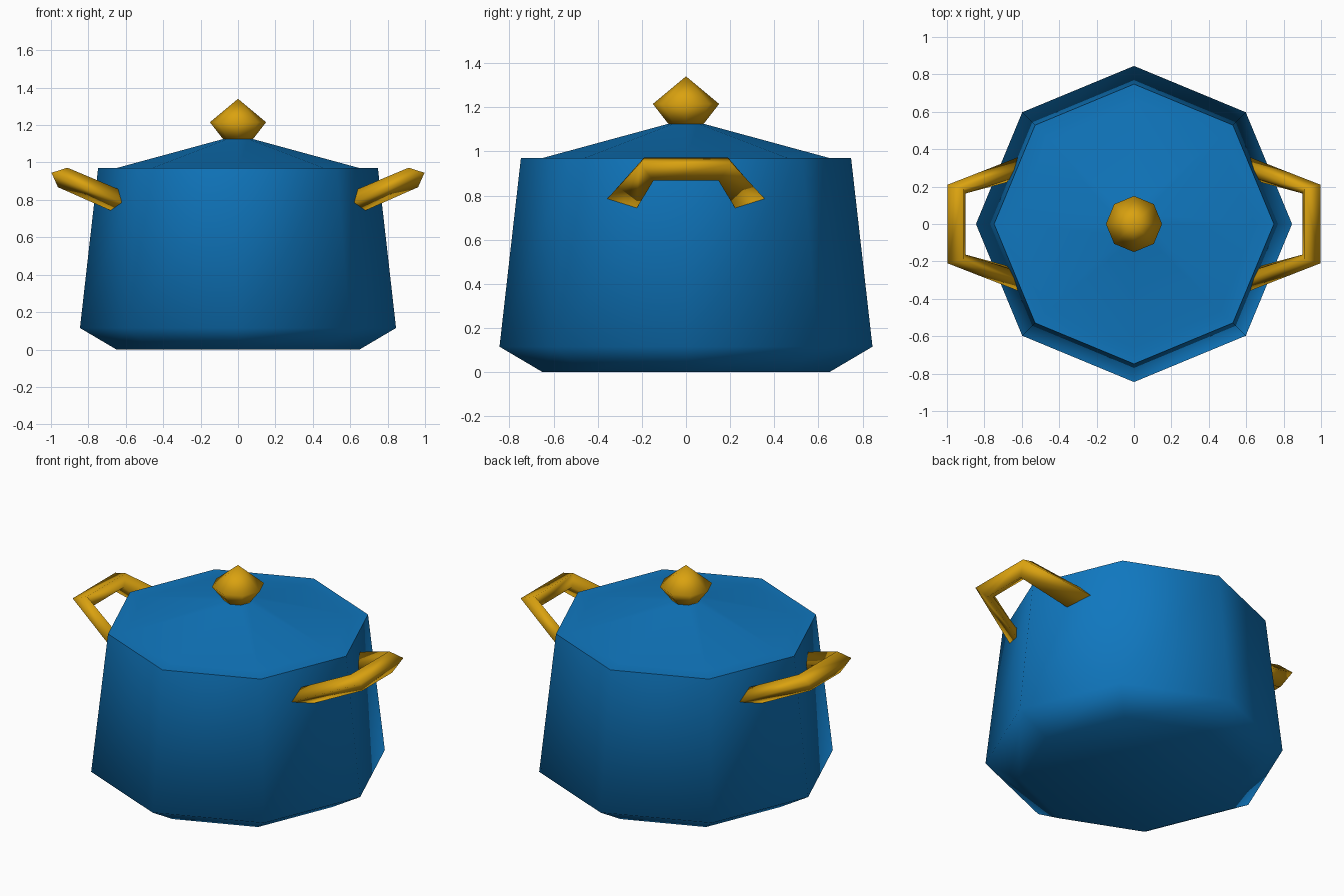
import bpy, bmesh
from math import cos, sin, pi, radians

cube = bpy.data.objects.get("Cube")
if cube:
    bpy.data.objects.remove(cube)

SIDES = 8


def make_material(name, rgb):
    mat = bpy.data.materials.new(name)
    mat.use_nodes = True
    mat.diffuse_color = (*rgb, 1)
    bsdf = next(n for n in mat.node_tree.nodes if n.type == 'BSDF_PRINCIPLED')
    bsdf.inputs["Base Color"].default_value = (*rgb, 1)
    return mat


def finish(name, bm, mat, smooth_angle):
    mesh = bpy.data.meshes.new(name)
    bm.to_mesh(mesh)
    bm.free()
    mesh.materials.append(mat)
    obj = bpy.data.objects.new(name, mesh)
    bpy.context.collection.objects.link(obj)
    bpy.ops.object.select_all(action='DESELECT')
    obj.select_set(True)
    bpy.context.view_layer.objects.active = obj
    bpy.ops.object.shade_smooth_by_angle(angle=radians(smooth_angle))
    return obj


def bridge(bm, rings):
    """Join successive rings of vertices with quads."""
    for low, high in zip(rings, rings[1:]):
        n = len(low)
        for i in range(n):
            j = (i + 1) % n
            bm.faces.new((low[i], low[j], high[j], high[i]))


def revolve(name, profile, mat, smooth_angle, bottom=False, top=False):
    """Octagonal lathe of (radius, height) points, from bottom to top."""
    bm = bmesh.new()
    rings = [[bm.verts.new((r * cos(2 * pi * i / SIDES), r * sin(2 * pi * i / SIDES), z))
              for i in range(SIDES)] for r, z in profile]
    bridge(bm, rings)
    if bottom:
        bm.faces.new(rings[0][::-1])
    if top:
        bm.faces.new(rings[-1])
    bmesh.ops.remove_doubles(bm, verts=bm.verts, dist=0.0001)
    return finish(name, bm, mat, smooth_angle)


def handle(name, side, mat):
    """Bent four-sided bar, mirrored across y, on the given side."""
    # section corners: outer, upper, inner, lower
    bend = [(.997, .21, .945), (.912, .19, .972), (.902, .163, .898), (.963, .147, .868)]
    end = [(.62, .357, .785), (.61, .30, .845), (.63, .25, .80), (.672, .225, .739)]
    bm = bmesh.new()
    rings = []
    for section, flip in ((end, -1), (bend, -1), (bend, 1), (end, 1)):
        rings.append([bm.verts.new((side * x, flip * y, z)) for x, y, z in section])
    bridge(bm, rings)
    bm.faces.new(rings[0][::-1])
    bm.faces.new(rings[-1])
    bmesh.ops.recalc_face_normals(bm, faces=bm.faces)
    return finish(name, bm, mat, 110)


blue = make_material("blue_enamel", (.005, .185, .52))
gold = make_material("gold", (.70, .36, .005))

# Pot with a chamfered base and tapering wall
revolve("pot_body", [(.65, 0), (.845, .115), (.748, .97)], blue, 72, bottom=True)
# Lid with a flat rim and a low cone
revolve("lid", [(.748, .97), (.65, .97), (.08, 1.125)], blue, 72, top=True)
# Faceted knob
revolve("lid_knob", [(.08, 1.125), (.15, 1.215), (0, 1.34)], gold, 120, bottom=True)
# Side handles
handle("left_handle", 1, gold)
handle("right_handle", -1, gold)
